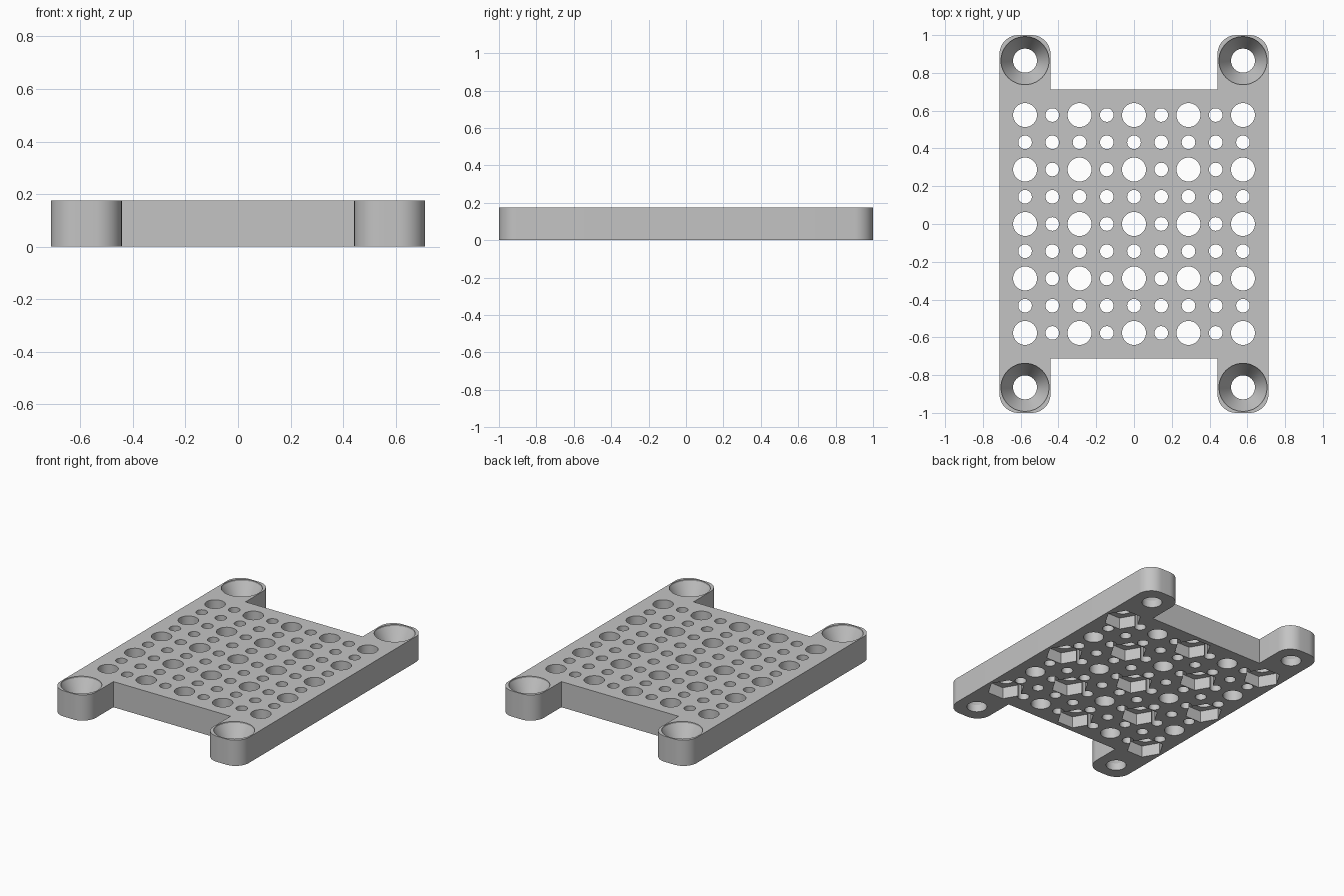
import bpy, bmesh
from math import cos, sin, pi

if "Cube" in bpy.data.objects:
    bpy.data.objects.remove(bpy.data.objects["Cube"])

THICK = 0.175          # plate thickness
PITCH = 0.1442         # hole grid spacing
HOLE = 0.0635          # large hole radius
SMALL = 0.036          # small hole radius
SCREW = (0.577, 0.865) # screw tab centre
HALF = 0.135           # tab half width
ROUND = 0.1            # tab corner radius

grey = bpy.data.materials.new("light_grey")
grey.use_nodes = True
colour = (0.55, 0.55, 0.55, 1)
grey.diffuse_color = colour
grey.node_tree.nodes["Principled BSDF"].inputs["Base Color"].default_value = colour


def make_object(name, bm):
    bmesh.ops.recalc_face_normals(bm, faces=bm.faces)
    mesh = bpy.data.meshes.new(name)
    bm.to_mesh(mesh)
    bm.free()
    mesh.materials.append(grey)
    obj = bpy.data.objects.new(name, mesh)
    bpy.context.collection.objects.link(obj)
    return obj


def turned(bm, x, y, profile, sides=48):
    """Closed solid from stacked rings of (z, radius)."""
    rings = [[bm.verts.new((x + r * cos(2 * pi * i / sides),
                            y + r * sin(2 * pi * i / sides), z))
              for i in range(sides)] for z, r in profile]
    for low, high in zip(rings, rings[1:]):
        for i in range(sides):
            j = (i + 1) % sides
            bm.faces.new((low[i], low[j], high[j], high[i]))
    bm.faces.new(rings[0])
    bm.faces.new(rings[-1])


def arc(cx, cy, start):
    steps = 12
    return [(cx + ROUND * cos(start + pi / 2 * i / steps),
             cy + ROUND * sin(start + pi / 2 * i / steps)) for i in range(steps + 1)]


# Plate outline: one quarter, then mirrored around
sx, sy = SCREW
off = HALF - ROUND
quarter = (arc(sx + off, sy + off, 0) + arc(sx - off, sy + off, pi / 2)
           + [(sx - HALF, sx + HALF)])
half = quarter + [(-x, y) for x, y in reversed(quarter)]
outline = half + [(x, -y) for x, y in reversed(half)]

bm = bmesh.new()
base = bm.faces.new([bm.verts.new((x, y, 0)) for x, y in outline])
top = bmesh.ops.extrude_face_region(bm, geom=[base])
bmesh.ops.translate(bm, vec=(0, 0, THICK),
                    verts=[v for v in top["geom"] if isinstance(v, bmesh.types.BMVert)])
plate = make_object("perforated_plate", bm)

# Through holes, countersinks and hexagonal nut pockets
holes, pockets = bmesh.new(), bmesh.new()
for i in range(-4, 5):
    for j in range(-4, 5):
        large = i % 2 == 0 and j % 2 == 0
        r = HOLE if large else SMALL
        turned(holes, i * PITCH, j * PITCH, [(-0.1, r), (0.3, r)], 48 if large else 32)
        if large and (i + j) % 4 == 0:
            turned(pockets, i * PITCH, j * PITCH, [(-0.1, 0.119), (0.08, 0.119)], 6)
for x in (-sx, sx):
    for y in (-sy, sy):
        turned(holes, x, y, [(-0.1, HOLE), (0.05, HOLE), (0.165, 0.127), (0.3, 0.127)])

bpy.context.view_layer.objects.active = plate
for name, cutter_mesh in (("hole_cutter", holes), ("nut_pocket_cutter", pockets)):
    cutter = make_object(name, cutter_mesh)
    cutter.hide_render = True
    cut = plate.modifiers.new(name, "BOOLEAN")
    cut.operation = "DIFFERENCE"
    cut.solver = "EXACT"
    cut.object = cutter
    bpy.ops.object.modifier_apply(modifier=cut.name)
    bpy.data.objects.remove(cutter)

# Smooth round walls, sharp edges kept
plate.select_set(True)
bpy.ops.object.shade_smooth_by_angle(angle=pi / 7)
